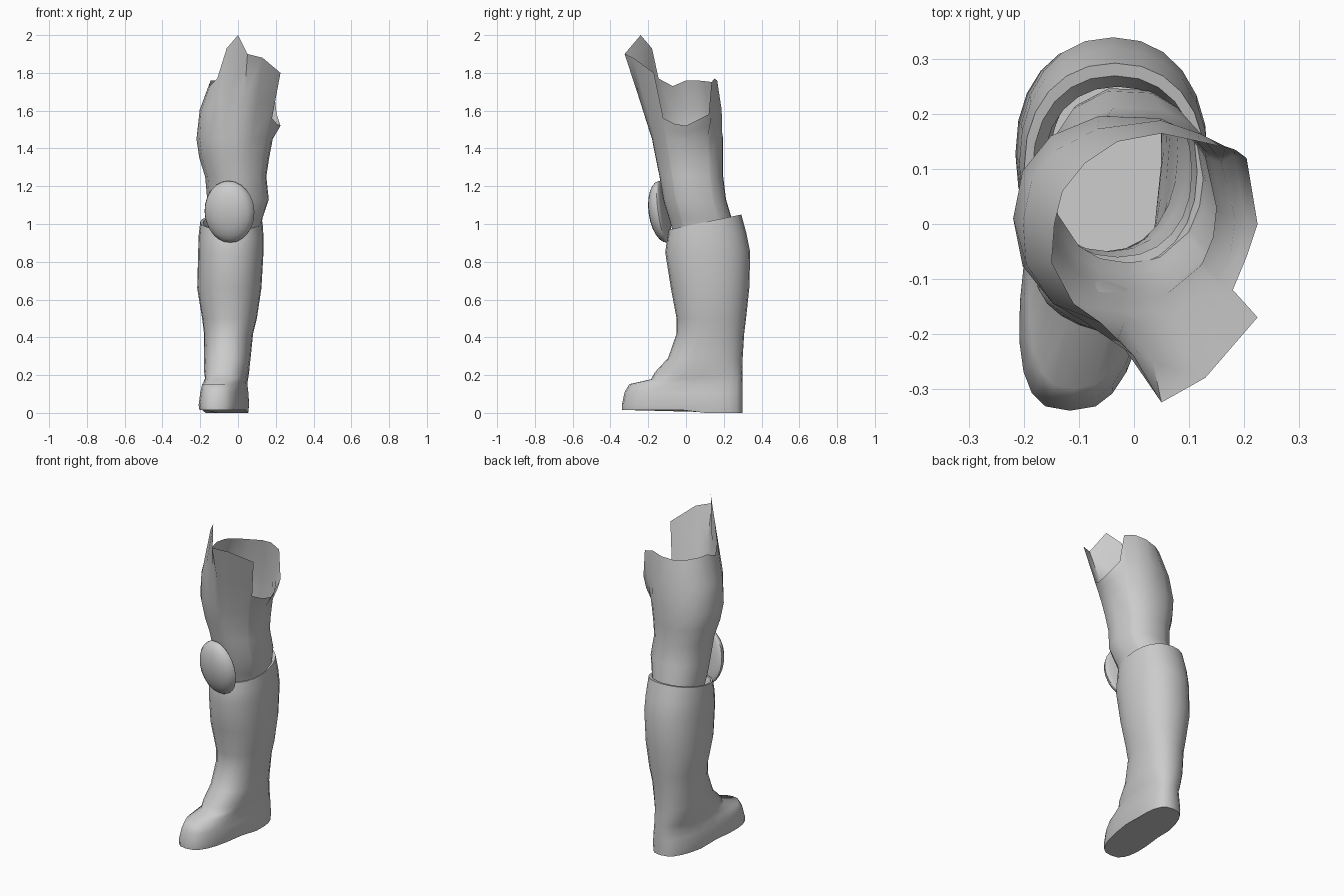
import bpy, bmesh, math
from mathutils import Vector


def section(angles, zf, zb, yf, yb, cx, hw, n=2.2, shear=0.0):
    """Rounded cross-section; zf/zb are the heights at its front and back."""
    cy, hy = (yf + yb) / 2, (yb - yf) / 2
    ring = []
    for a in angles:
        c, s = math.cos(a), math.sin(a)
        u = math.copysign(abs(c) ** (2 / n), c)
        v = math.copysign(abs(s) ** (2 / n), s)
        ring.append(Vector((cx + hw * u + shear * hy * v, cy + hy * v,
                            zf + (zb - zf) * (v + 1) / 2)))
    return ring


def loft(name, rings, cap_bottom=False, angle=50):
    bm = bmesh.new()
    rows = [[bm.verts.new(p) for p in r] for r in rings]
    count = len(rows[0])
    for lo, hi in zip(rows, rows[1:]):
        for i in range(count):
            j = (i + 1) % count
            bm.faces.new((lo[i], lo[j], hi[j], hi[i]))
    if cap_bottom:
        bm.faces.new(rows[0][::-1])
    return finish(name, bm, angle)


def finish(name, bm, angle):
    mesh = bpy.data.meshes.new(name)
    bm.to_mesh(mesh)
    bm.free()
    obj = bpy.data.objects.new(name, mesh)
    bpy.context.collection.objects.link(obj)
    bpy.ops.object.select_all(action='DESELECT')
    obj.select_set(True)
    bpy.context.view_layer.objects.active = obj
    bpy.ops.object.shade_smooth_by_angle(angle=math.radians(angle))
    return obj


# Boot: sole, toe box, instep, calf, rim and a lip folded inside
turn = [2 * math.pi * i / 24 for i in range(24)]
boot = [section(turn, *s) for s in (
    (0.01, 0.0, -0.34, 0.30, -0.075, 0.115, 2.8, 0.13),
    (0.04, 0.04, -0.34, 0.30, -0.075, 0.12, 2.8, 0.13),
    (0.11, 0.10, -0.325, 0.30, -0.072, 0.115, 2.7, 0.13),
    (0.152, 0.15, -0.30, 0.30, -0.07, 0.108, 2.6, 0.13),
    (0.178, 0.19, -0.185, 0.30, -0.06, 0.110, 2.5, 0.09),
    (0.215, 0.23, -0.165, 0.30, -0.06, 0.118, 2.4, 0.07),
    (0.29, 0.29, -0.095, 0.30, -0.057, 0.124, 2.3, 0.04),
    (0.42, 0.42, -0.05, 0.308, -0.05, 0.13, 2.2, 0.02),
    (0.50, 0.50, -0.05, 0.318, -0.045, 0.145, 2.2),
    (0.66, 0.66, -0.08, 0.335, -0.046, 0.17, 2.2),
    (0.85, 0.85, -0.11, 0.34, -0.038, 0.173, 2.2),
    (0.92, 0.95, -0.10, 0.32, -0.037, 0.172, 2.2),
    (0.97, 1.05, -0.09, 0.293, -0.035, 0.165, 2.2),
    (0.97, 1.045, -0.08, 0.27, -0.035, 0.15, 2.2),
    (0.92, 0.99, -0.06, 0.25, -0.03, 0.135, 2.2))]
for p in boot[0]:                      # raise the sole ahead of the heel
    p.z = 0.0 if p.y > 0.06 else 0.015
loft("boot", boot, cap_bottom=True)

# Thigh: open tube ending in a ragged rim with a tall front flap
rim = [Vector(p) for p in (
    (0.225, 0, 1.52), (0.205, 0.12, 1.58), (0.185, 0.135, 1.75),
    (0.12, 0.15, 1.77), (0.05, 0.165, 1.76), (-0.03, 0.15, 1.75),
    (-0.09, 0.11, 1.755), (-0.13, 0.06, 1.76), (-0.145, 0, 1.76),
    (-0.15, -0.07, 1.73), (-0.11, -0.145, 1.77), (-0.06, -0.18, 1.93),
    (0, -0.24, 2.0), (0.05, -0.325, 1.9), (0.13, -0.28, 1.88),
    (0.225, -0.17, 1.8), (0.18, -0.12, 1.56), (0.205, -0.06, 1.53))]
around = [math.atan2(p.y, p.x) for p in rim]
thigh = [section(around, *s) for s in (
    (0.96, 0.98, -0.07, 0.25, -0.015, 0.135),
    (1.03, 1.03, -0.09, 0.245, -0.015, 0.145),
    (1.13, 1.13, -0.12, 0.215, 0.0, 0.163),
    (1.25, 1.25, -0.14, 0.20, -0.012, 0.162),
    (1.35, 1.35, -0.16, 0.20, -0.02, 0.185),
    (1.45, 1.45, -0.18, 0.20, -0.018, 0.202))]
middle = []
for low, top in zip(thigh[-1], rim):
    p = low.lerp(top, 0.5)
    if p.x < 0:                        # keep the inner side full below the rim
        p.x -= 0.02
    elif p.y > 0.05:
        p.y += 0.01
    middle.append(p)
loft("thigh", thigh + [middle, rim], angle=60)

# Knee pad: shallow egg-shaped dome, leaning forward at the top
bm = bmesh.new()
bmesh.ops.create_uvsphere(bm, u_segments=20, v_segments=12, radius=1)
for v in bm.verts:
    x, y, z = v.co
    depth = 0.075 if y < 0 else 0.02
    v.co = (0.135 * x, depth * y, 0.165 * z)
pad = finish("knee_pad", bm, 50)
pad.location = (-0.045, -0.12, 1.065)
pad.rotation_euler = (math.radians(8), 0, math.radians(-12))
